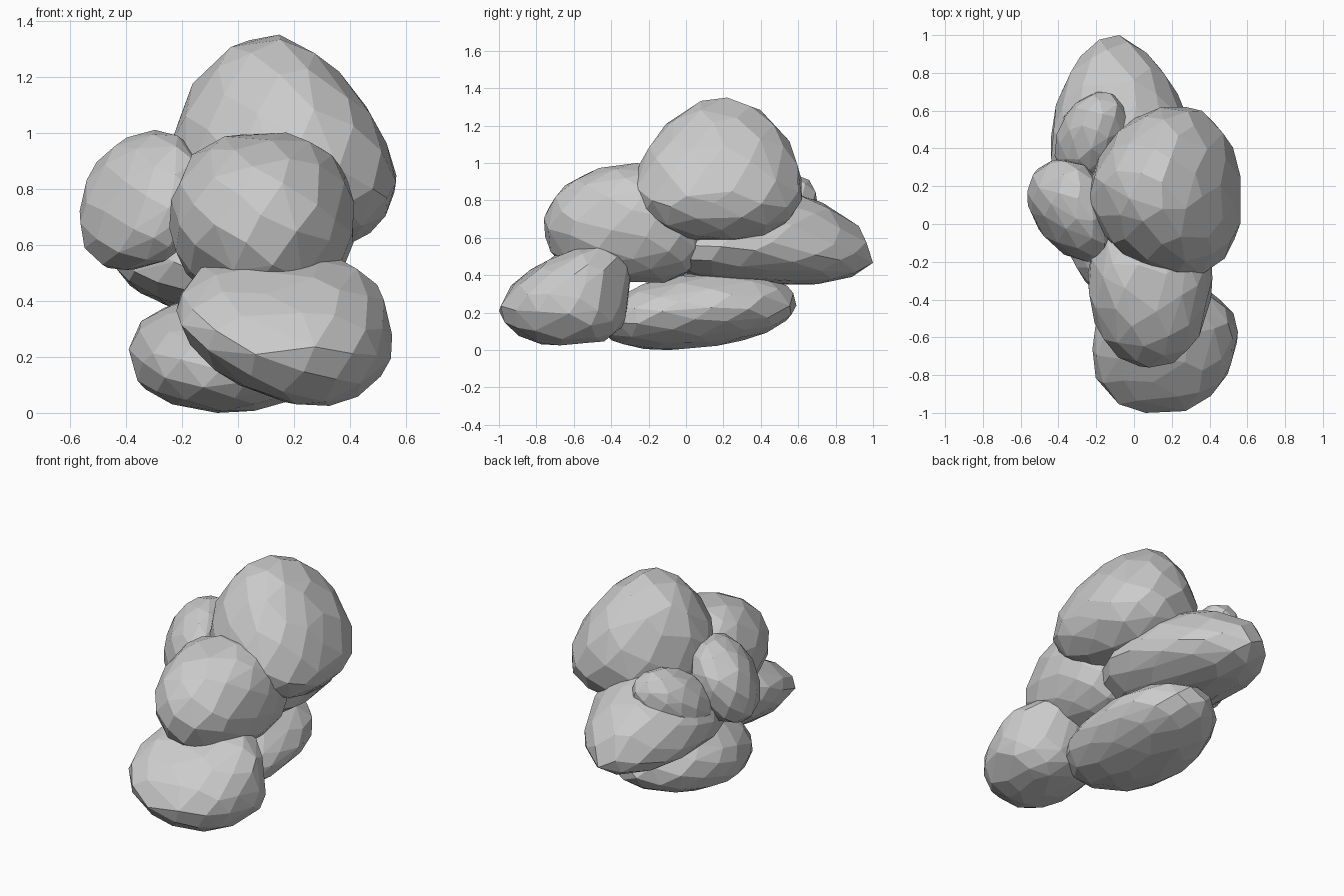
import bpy
import bmesh
import math
import random
from mathutils import Vector

default_cube = bpy.data.objects.get("Cube")
if default_cube:
    bpy.data.objects.remove(default_cube, do_unlink=True)

# One grey stone material
stone = bpy.data.materials.new("grey stone")
stone.use_nodes = True
stone_colour = (0.6, 0.6, 0.6, 1)
stone.diffuse_color = stone_colour
shader = next(n for n in stone.node_tree.nodes if n.type == "BSDF_PRINCIPLED")
shader.inputs["Base Color"].default_value = stone_colour
shader.inputs["Roughness"].default_value = 0.9


def scattered_directions(count, rng):
    """Evenly spread unit directions with a little irregularity."""
    golden_angle = math.pi * (3 - math.sqrt(5))
    directions = []
    for i in range(count):
        height = 1 - 2 * (i + 0.5) / count
        radius = math.sqrt(1 - height * height)
        turn = golden_angle * i
        direction = Vector((radius * math.cos(turn), radius * math.sin(turn), height))
        wobble = Vector([rng.uniform(-1, 1) for _ in range(3)]) * 0.07
        directions.append((direction + wobble).normalized())
    return directions


def boulder(name, seed, squareness, right, left, front, back, bottom, top,
            facets=90, taper=0):
    """Faceted convex stone reaching from its lowest to highest point on each axis."""
    rng = random.Random(seed)
    lows = [Vector(p) for p in (right, front, bottom)]
    highs = [Vector(p) for p in (left, back, top)]
    centre = sum(lows + highs, Vector()) / 6

    # Bulge a sphere toward the six extreme points, narrowing to the summit
    points = []
    for direction in scattered_directions(facets, rng):
        length = sum(abs(c) ** squareness for c in direction) ** (1 / squareness)
        narrowing = 1 - taper * max(direction.z, 0)
        point = centre.copy()
        for axis, scale in enumerate((narrowing, narrowing, 1)):
            part = direction[axis] / length * scale
            target = highs[axis] if part > 0 else lows[axis]
            point += abs(part) * (target - centre)
        points.append(point)

    # Fit the stone exactly between its extremes
    for axis in range(3):
        smallest = min(p[axis] for p in points)
        largest = max(p[axis] for p in points)
        start, end = lows[axis][axis], highs[axis][axis]
        for p in points:
            p[axis] = start + (p[axis] - smallest) / (largest - smallest) * (end - start)

    # Wrap the points in flat facets
    bm = bmesh.new()
    for p in points:
        bm.verts.new(p)
    hull = bmesh.ops.convex_hull(bm, input=bm.verts[:])
    loose = {g for g in hull["geom_interior"] + hull["geom_unused"]
             if isinstance(g, bmesh.types.BMVert)}
    bmesh.ops.delete(bm, geom=list(loose), context="VERTS")
    bmesh.ops.dissolve_limit(bm, angle_limit=math.radians(6),
                             verts=bm.verts[:], edges=bm.edges[:])
    bmesh.ops.recalc_face_normals(bm, faces=bm.faces[:])
    mesh = bpy.data.meshes.new(name)
    bm.to_mesh(mesh)
    bm.free()
    mesh.materials.append(stone)
    stone_object = bpy.data.objects.new(name, mesh)
    bpy.context.collection.objects.link(stone_object)
    return stone_object


# Large capstone on top of the pile
boulder("top_boulder", 1, 2.05,
        right=(-.24, .15, .87), left=(.565, .14, .85),
        front=(.25, -.27, .89), back=(.24, .62, .86),
        bottom=(.2, .15, .58), top=(.12, .2, 1.35), taper=.13)

# Middle stone leaning out at the front
boulder("middle_front_boulder", 2, 2.2,
        right=(-.245, -.28, .7), left=(.415, -.25, .69),
        front=(.1, -.76, .63), back=(.1, .1, .65),
        bottom=(.1, -.22, .36), top=(.1, -.29, 1))

# Foremost stone at ground level
boulder("lower_front_boulder", 3, 2.2,
        right=(-.22, -.62, .35), left=(.55, -.59, .33),
        front=(.15, -1, .22), back=(.18, -.29, .3),
        bottom=(.29, -.51, .025), top=(.18, -.45, .57))

# Flat slab under the pile
boulder("base_slab", 4, 2.05,
        right=(-.39, .08, .19), left=(.33, 0, .22),
        front=(0, -.46, .16), back=(.02, .59, .23),
        bottom=(-.02, 0, 0), top=(-.07, .1, .42))

# Long stone jutting out behind
boulder("rear_slab", 5, 1.85,
        right=(-.44, .35, .55), left=(.35, .31, .57),
        front=(0, -.08, .48), back=(-.1, 1, .5),
        bottom=(-.05, .48, .35), top=(-.08, .44, .87))

# Stone wedged against the right side
boulder("side_boulder", 6, 2.25,
        right=(-.565, .11, .68), left=(-.12, .06, .79),
        front=(-.24, -.2, .74), back=(-.34, .34, .74),
        bottom=(-.32, .05, .51), top=(-.33, .13, 1.01), facets=70)

# Small stone resting on the rear slab
boulder("small_rear_stone", 7, 2.1,
        right=(-.42, .4, .67), left=(-.03, .53, .75),
        front=(-.22, .23, .7), back=(-.22, .7, .77),
        bottom=(-.24, .46, .53), top=(-.22, .5, .94), facets=70)
